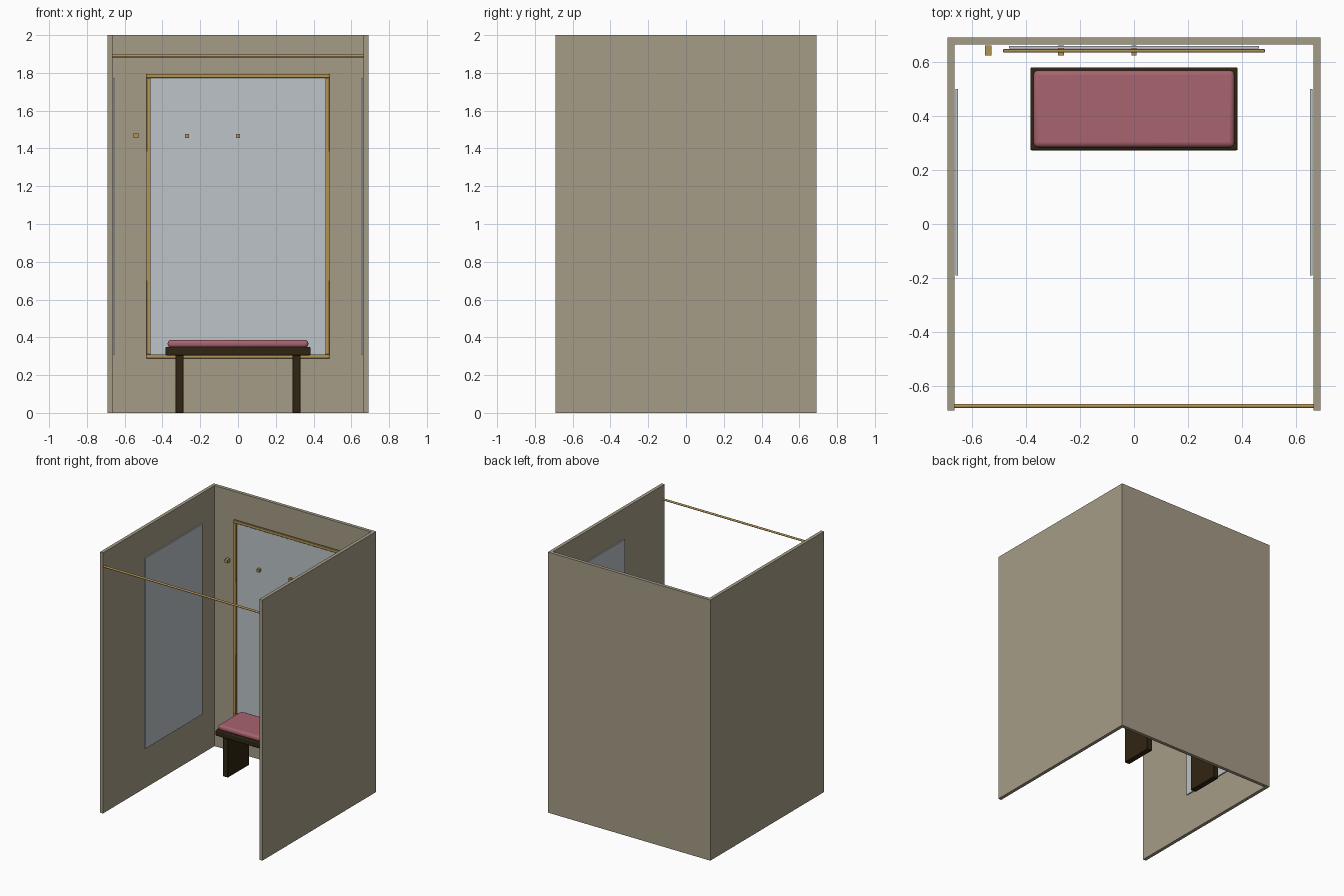
import bpy

if "Cube" in bpy.data.objects:
    bpy.data.objects.remove(bpy.data.objects["Cube"])


def mat(name, rgb):
    """Material from 0-255 sRGB values, stored linear."""
    m = bpy.data.materials.new(name)
    lin = [((c / 255 + 0.055) / 1.055) ** 2.4 for c in rgb]
    m.diffuse_color = (*lin, 1)
    m.use_nodes = True
    m.node_tree.nodes["Principled BSDF"].inputs["Base Color"].default_value = m.diffuse_color
    return m


WALL = mat("taupe wall", (166, 156, 135))
GLASS = mat("mirror glass", (188, 196, 199))
BRASS = mat("brass", (180, 148, 84))
WOOD = mat("dark wood", (48, 37, 18))
CUSHION = mat("rose fabric", (168, 99, 110))


def box(name, x, y, z, material, bevel=0, segments=1):
    """Box from (min, max) ranges with an optional bevel."""
    bpy.ops.mesh.primitive_cube_add(size=1, location=[sum(r) / 2 for r in (x, y, z)])
    ob = bpy.context.object
    ob.name = name
    ob.scale = [r[1] - r[0] for r in (x, y, z)]
    bpy.ops.object.transform_apply(location=False, rotation=False, scale=True)
    ob.data.materials.append(material)
    if bevel:
        mod = ob.modifiers.new("bevel", "BEVEL")
        mod.width = bevel
        mod.segments = segments
        bpy.ops.object.shade_smooth_by_angle()
    return ob


# Booth walls: open front, top and bottom
W, T = 0.69, 0.026
I = W - T
box("back_wall", (-I, I), (I, W), (0, 2), WALL)
for side, s in (("left", -1), ("right", 1)):
    box(side + "_wall", sorted((s * I, s * W)), (-W, W), (0, 2), WALL)
    box(side + "_mirror", sorted((s * 0.652, s * 0.661)), (-0.19, 0.50), (0.31, 1.77), GLASS)

# Back mirror and its brass frame
box("back_mirror", (-0.462, 0.462), (0.65, 0.659), (0.31, 1.775), GLASS)
FY = (0.635, 0.648)
for name, z in (("frame_top", (1.773, 1.795)), ("frame_bottom", (0.288, 0.31))):
    box(name, (-0.485, 0.485), FY, z, BRASS, 0.002)
for side, s in (("left", -1), ("right", 1)):
    box("frame_" + side, sorted((s * 0.462, s * 0.485)), FY, (0.31, 1.773), BRASS, 0.002)

# Coat hooks
for i, (x, r) in enumerate(((-0.54, 0.012), (-0.27, 0.011), (0, 0.0095))):
    box(f"coat_hook_{i + 1}", (x - r, x + r), (0.624, 0.66), (1.466 - r, 1.466 + r), BRASS)

# Curtain rod
bpy.ops.mesh.primitive_cylinder_add(vertices=16, radius=0.0075, depth=2 * I,
                                    location=(0, -0.674, 1.89), rotation=(0, 1.570796, 0))
rod = bpy.context.object
rod.name = "curtain_rod"
rod.data.materials.append(BRASS)
bpy.ops.object.shade_smooth_by_angle()

# Bench
box("bench_seat", (-0.384, 0.384), (0.272, 0.58), (0.304, 0.349), WOOD, 0.007, 2)
box("bench_cushion", (-0.372, 0.372), (0.284, 0.569), (0.345, 0.387), CUSHION, 0.017, 3)
for side, s in (("left", -1), ("right", 1)):
    box(side + "_bench_leg", sorted((s * 0.288, s * 0.332)), (0.29, 0.545), (0, 0.31), WOOD, 0.003)
